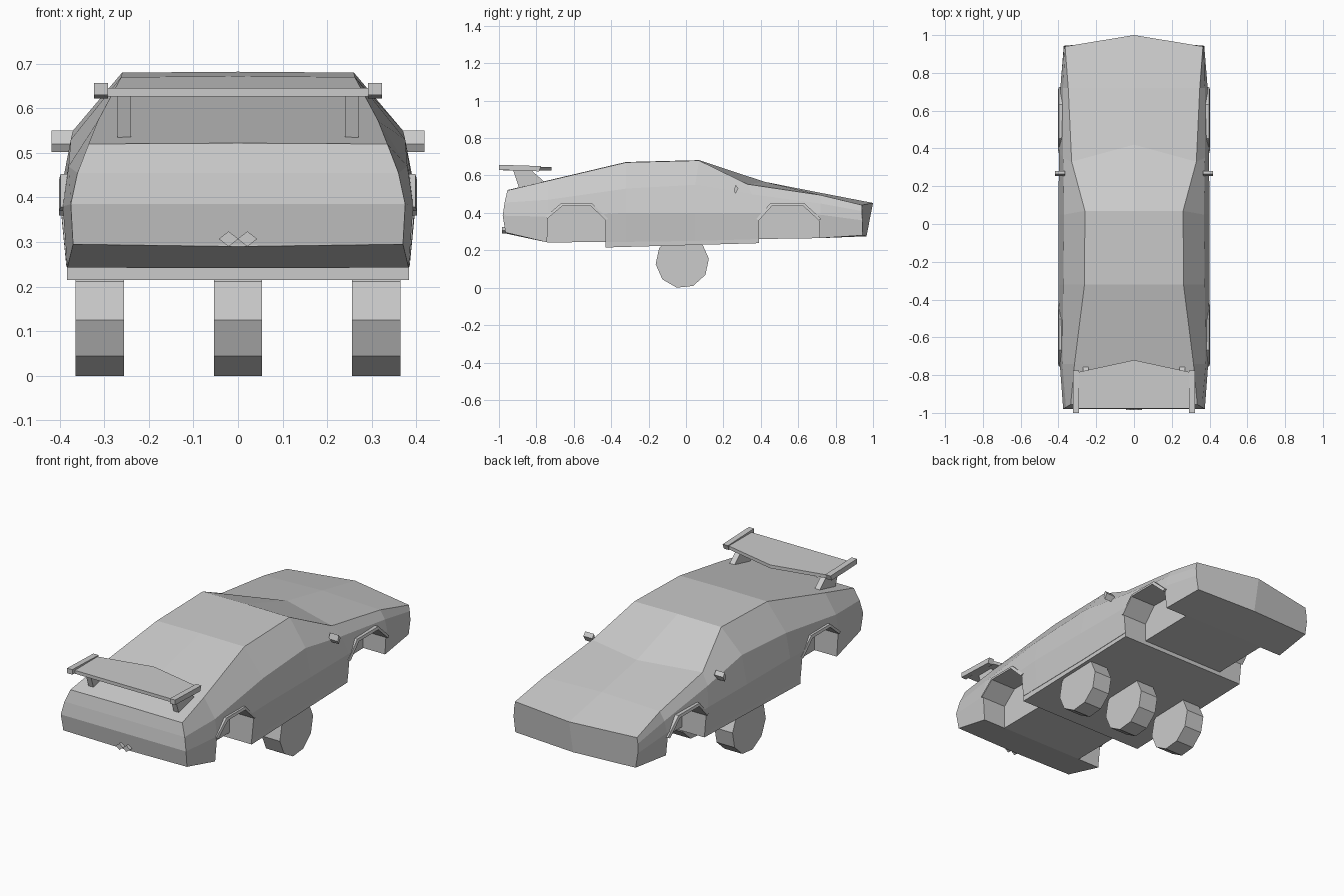
import bpy, bmesh, math
from mathutils import Vector

if "Cube" in bpy.data.objects:
    bpy.data.objects.remove(bpy.data.objects["Cube"])


def make(name, verts, faces):
    me = bpy.data.meshes.new(name)
    bm = bmesh.new()
    vs = [bm.verts.new(v) for v in verts]
    for f in faces:
        bm.faces.new([vs[i] for i in f])
    bmesh.ops.recalc_face_normals(bm, faces=bm.faces)
    bm.to_mesh(me)
    bm.free()
    ob = bpy.data.objects.new(name, me)
    bpy.context.collection.objects.link(ob)
    return ob


def prism(name, prof, x0, x1):
    """Extrude a (y, z) profile along x."""
    n = len(prof)
    verts = [(x, y, z) for x in (x0, x1) for y, z in prof]
    faces = [list(range(n)), list(range(n, 2 * n))]
    faces += [(i, (i + 1) % n, (i + 1) % n + n, i + n) for i in range(n)]
    return make(name, verts, faces)


def mirror(ob):
    m = ob.modifiers.new("mirror", 'MIRROR')
    m.use_axis[0] = True
    return ob


# Body: half sections (roof centre, roof edge, belt, waist, sill, floor centre)
stations = [
    [(0, -.955, .522), (.335, -.955, .52), (.36, -.97, .455), (.375, -.98, .385), (.37, -.965, .295), (0, -.965, .29)],
    [(0, -.74, .573), (.315, -.74, .571), (.38, -.74, .47), (.393, -.74, .38), (.383, -.74, .242), (0, -.74, .242)],
    [(0, -.32, .672), (.262, -.32, .67), (.375, -.32, .53), (.40, -.32, .40), (.385, -.32, .245), (0, -.32, .245)],
    [(0, .07, .682), (.26, .07, .68), (.37, .05, .55), (.40, .05, .40), (.385, .05, .25), (0, .05, .25)],
    [(0, .42, .566), (.33, .33, .553), (.375, .35, .50), (.397, .38, .40), (.385, .38, .26), (0, .38, .26)],
    [(0, .72, .507), (.348, .72, .495), (.375, .72, .45), (.39, .72, .39), (.38, .72, .265), (0, .72, .265)],
    [(0, 1.0, .453), (.365, .94, .442), (.37, .94, .41), (.372, .943, .36), (.36, .945, .28), (0, .965, .275)],
]
verts, faces = [], []
for s in stations:
    verts += s + [(-x, y, z) for x, y, z in s[4:0:-1]]
n, last = 10, 10 * (len(stations) - 1)
for k in range(0, last, n):
    faces += [(k + i, k + (i + 1) % n, k + n + (i + 1) % n, k + n + i) for i in range(n)]
faces += [(0, 1, 9), (1, 2, 8, 9), (2, 3, 7, 8), (3, 4, 6, 7), (4, 5, 6)]
faces += [[last + i for i in range(6)], [last + i for i in (0, 9, 8, 7, 6, 5)]]
body = make("body_shell", verts, faces)

# Wheel arches: pockets cut in the body, with a raised lip around each
arches = {
    "rear": [(-.745, .24), (-.74, .37), (-.66, .438), (-.51, .438), (-.43, .36), (-.43, .225)],
    "front": [(.39, .245), (.39, .36), (.46, .438), (.625, .438), (.71, .36), (.72, .265)],
}
for end, pts in arches.items():
    for side in (1, -1):
        hole = [(pts[0][0], .1)] + pts[1:-1] + [(pts[-1][0], .1)]
        cutter = prism(end + "_arch_cutter", hole, side * .25, side * .6)
        cutter.hide_render = True
        cutter.hide_set(True)
        b = body.modifiers.new("arch", 'BOOLEAN')
        b.operation, b.solver, b.object = 'DIFFERENCE', 'EXACT', cutter
    c = Vector((sum(p[0] for p in pts) / 6, .28))
    arc = pts[1:5]
    outer = [tuple(c + (Vector(p) - c) * 1.09) for p in arc]
    m = len(arc)
    lv = [(.37, *p) for p in arc] + [(.402, *p) for p in arc]
    lv += [(.398, *p) for p in outer] + [(.37, *p) for p in outer]
    lf = [(r * m + i, r * m + i + 1, (r + 1) % 4 * m + i + 1, (r + 1) % 4 * m + i)
          for r in range(4) for i in range(m - 1)]
    lf += [(0, m, 2 * m, 3 * m), (m - 1, 2 * m - 1, 3 * m - 1, 4 * m - 1)]
    mirror(make(end + "_arch_lip", lv, lf))

# Floor pan stepping down between the arches
prism("floor_pan", [(-.43, .215), (.39, .238), (.39, .27), (-.43, .27)], -.383, .383)

# Three ten-sided wheels side by side
ring = [(-.02 + .143 * math.cos(math.radians(6 + 36 * i)),
         .14 + .143 * math.sin(math.radians(6 + 36 * i))) for i in range(10)]
for x in (-.31, 0, .31):
    prism("wheel", ring, x - .054, x + .054)

# Wing plate with chevron leading edge, end plates and struts
outline = [(-.30, -.978), (.30, -.978), (.30, -.785), (0, -.72), (-.30, -.785)]
wv = [(x, y, z) for z in (.627, .645) for x, y in outline]
make("wing_plate", wv, [(0, 1, 2, 3, 4), (5, 6, 7, 8, 9)] +
     [(i, (i + 1) % 5, (i + 1) % 5 + 5, i + 5) for i in range(5)])
mirror(prism("wing_end_plate", [(-1, .63), (-.785, .622), (-.775, .65), (-1, .657)], .292, .323))
mirror(prism("wing_strut", [(-.925, .63), (-.83, .63), (-.75, .56), (-.89, .525)], .24, .27))

# Door mirrors
mirror(prism("door_mirror", [(.255, .52), (.265, .55), (.28, .53), (.265, .502)], .365, .418))

# Pair of diamond exhaust tips
for x in (-.021, .021):
    dv = [(x + .022 * a, y, .307 + .017 * b) for y in (-.985, -.95)
          for a, b in ((1, 0), (0, 1), (-1, 0), (0, -1))]
    make("exhaust_tip", dv, [(0, 1, 2, 3), (4, 5, 6, 7)] +
         [(i, (i + 1) % 4, (i + 1) % 4 + 4, i + 4) for i in range(4)])
